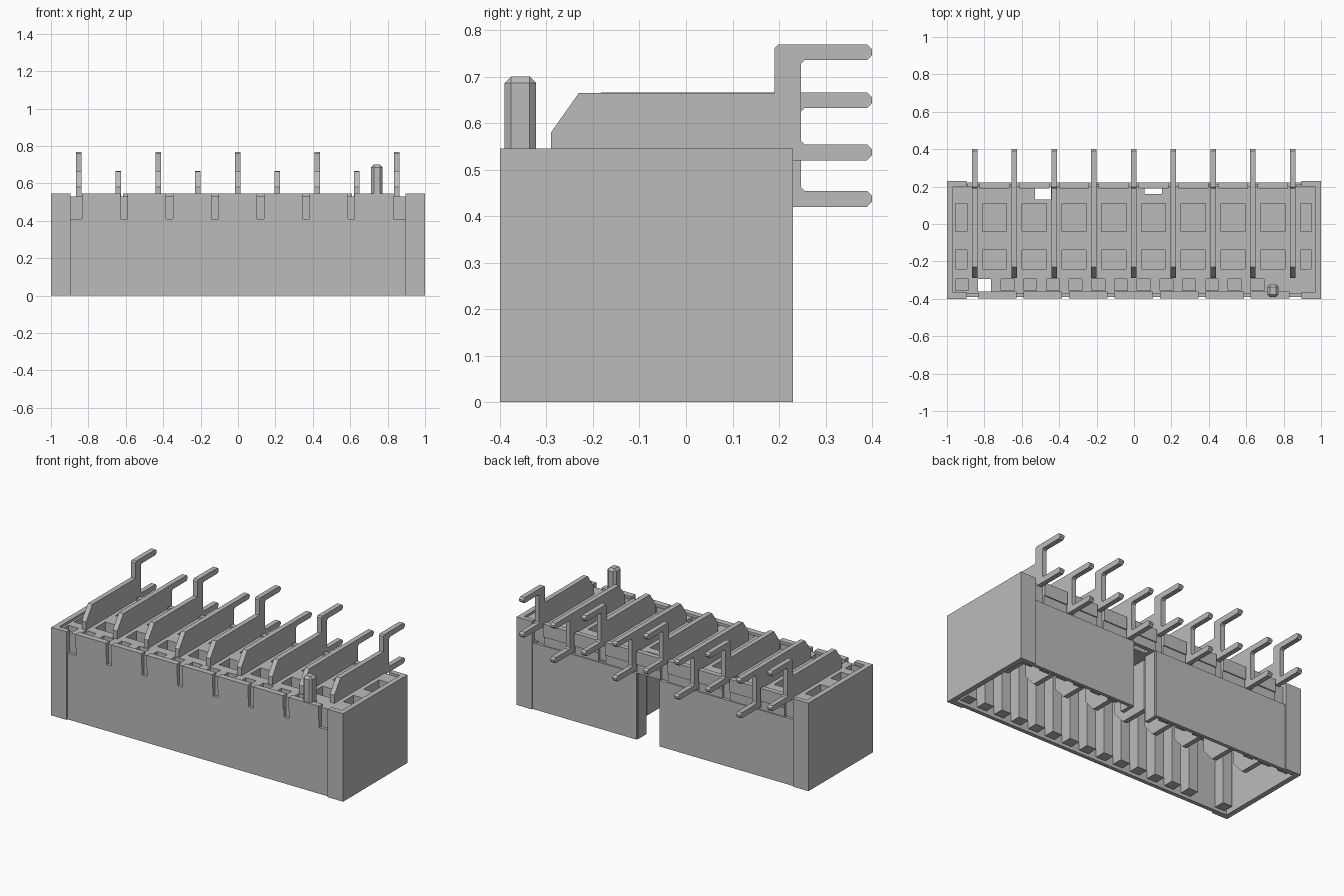
import bpy, bmesh

cube = bpy.data.objects.get("Cube")
if cube:
    bpy.data.objects.remove(cube, do_unlink=True)

grey = bpy.data.materials.new("light grey")
grey.use_nodes = True
colour = (0.5, 0.5, 0.5, 1)
grey.diffuse_color = colour
grey.node_tree.nodes["Principled BSDF"].inputs["Base Color"].default_value = colour


def finish(name, bm):
    bmesh.ops.recalc_face_normals(bm, faces=bm.faces)
    mesh = bpy.data.meshes.new(name)
    bm.to_mesh(mesh)
    bm.free()
    mesh.materials.append(grey)
    obj = bpy.data.objects.new(name, mesh)
    bpy.context.scene.collection.objects.link(obj)
    return obj


def boxes(name, items):
    """One object made of boxes given as (x0, x1, y0, y1, z0, z1)."""
    bm = bmesh.new()
    for x0, x1, y0, y1, z0, z1 in items:
        for v in bmesh.ops.create_cube(bm, size=1)["verts"]:
            v.co.x = x1 if v.co.x > 0 else x0
            v.co.y = y1 if v.co.y > 0 else y0
            v.co.z = z1 if v.co.z > 0 else z0
    return finish(name, bm)


def plate(name, x, thick, outline):
    """Extrude a (y, z) outline along x, centred on x."""
    bm = bmesh.new()
    face = bm.faces.new([bm.verts.new((x - thick / 2, y, z)) for y, z in outline])
    out = bmesh.ops.extrude_face_region(bm, geom=[face])["geom"]
    moved = [g for g in out if isinstance(g, bmesh.types.BMVert)]
    bmesh.ops.translate(bm, verts=moved, vec=(thick, 0, 0))
    return finish(name, bm)


TOP, SHELF, FRONT, BACK = 0.545, 0.41, -0.4, 0.23
PITCH, GAP = 0.2125, 0.243
pins = [-0.852 + PITCH * i for i in range(9)]

# End caps and their thick corners
for side, s in (("right", -1), ("left", 1)):
    def span(a, b):
        return (a, b) if s > 0 else (-b, -a)
    boxes(side + "_end_wall", [
        (*span(0.968, 1), FRONT, BACK, 0, TOP),
        (*span(0.895, 0.97), FRONT, -0.366, 0, TOP),
        (*span(0.895, 0.97), 0.2, BACK, 0, TOP)])

# Long walls, the back one split by the keying notch
boxes("front_wall", [(-0.9, 0.9, -0.39, -0.366, 0, SHELF)])
boxes("back_wall", [(-0.9, 0.025, 0.2, 0.222, 0, SHELF),
                    (0.185, 0.9, 0.2, 0.222, 0, SHELF)])
boxes("notch_cheeks", [(0.005, 0.03, 0.13, 0.21, 0, SHELF),
                       (0.18, 0.205, 0.13, 0.21, 0, SHELF)])

# Stepped blocks along the upper front edge
blocks = []
for i in range(7):
    x0, x1 = -0.852 + GAP * i + 0.018, -0.852 + GAP * (i + 1) - 0.018
    blocks += [(x0, x1, -0.392, -0.36, SHELF, 0.467),
               (x0, x1, -0.397, -0.36, 0.463, TOP)]
boxes("front_edge_blocks", blocks)

# Blocks along the upper back edge, between the pins
blocks = []
for a, b in zip(pins, pins[1:]):
    blocks += [(a + 0.025, b - 0.025, 0.19, 0.215, SHELF, 0.47),
               (a + 0.025, b - 0.025, 0.19, 0.222, 0.465, TOP)]
boxes("back_edge_blocks", blocks)

# Pocketed deck
deck = boxes("deck", [(-0.972, 0.968, -0.372, 0.203, SHELF, 0.53)])
pockets = []
for i in range(10):
    x = pins[0] + PITCH * (i - 0.5)
    x0, x1 = max(x - 0.065, -0.955), min(x + 0.065, 0.95)
    pockets += [(x0, x1, -0.04, 0.11, 0.45, 0.6),
                (x0, x1, -0.24, -0.14, 0.45, 0.6)]
through = [(-0.53, -0.445, 0.13, 0.2, 0.3, 0.6),
           (0.055, 0.15, 0.16, 0.19, 0.3, 0.6),
           (-0.835, -0.765, -0.362, -0.295, 0.3, 0.6)]
slots = []
for i in range(15):
    x = -0.92 + GAP / 2 * i
    if abs(x + 0.8) > 0.06 and abs(x - 0.74) > 0.07:
        slots.append((x - 0.035, x + 0.035, -0.355, -0.295, 0.45, 0.6))
cutter = boxes("deck_cutter", pockets + through + slots)
cutter.hide_render = True
cutter.hide_viewport = True
cutter.display_type = 'WIRE'
cut = deck.modifiers.new("pockets", 'BOOLEAN')
cut.operation, cut.solver, cut.object = 'DIFFERENCE', 'EXACT', cutter
bpy.context.view_layer.update()
cut_mesh = bpy.data.meshes.new_from_object(
    deck.evaluated_get(bpy.context.evaluated_depsgraph_get()))
deck.modifiers.clear()
deck.data = cut_mesh
bpy.data.objects.remove(cutter, do_unlink=True)

# Ribs inside the cavity
ribs = []
for i in range(16):
    x = -0.92 + GAP / 2 * i
    if abs(x + 0.8) > 0.06:
        ribs.append((x - 0.033, x + 0.033, -0.37, -0.3, 0.02, SHELF + 0.01))
    if abs(x + 0.49) > 0.09 and abs(x - 0.1) > 0.12:
        ribs.append((x - 0.033, x + 0.033, 0.16, 0.21, 0.02, SHELF + 0.01))
boxes("cavity_ribs", ribs)


def prong(z):
    """Chamfered prong of a pin, from its lower to its upper root."""
    c, r = 0.011, 0.008
    return [(0.247, z - r), (0.247 + r, z), (0.4 - c, z), (0.4, z + c), (0.4, z + 0.034 - c),
            (0.4 - c, z + 0.034), (0.247 + r, z + 0.034)]


# Blade pins, alternately high and low
for i, x in enumerate(pins):
    high = i % 2 == 0
    low_z, top_z = (0.52, 0.735) if high else (0.42, 0.632)
    outline = [(-0.29, 0.43), (-0.15, 0.43), (-0.15, 0.18), (-0.08, 0.1), (0.1, 0.1),
               (0.1, 0.43), (0.19, 0.43), (0.19, low_z)]
    outline += prong(low_z)[1:] + [(0.247, low_z + 0.042)]
    outline += prong(top_z)
    if high:
        outline += [(0.198, top_z + 0.034), (0.19, top_z + 0.026), (0.19, 0.665)]
    outline += [(-0.23, 0.665), (-0.29, 0.58)]
    plate(f"blade_pin_{i + 1}", x, 0.03, outline)

# Locating post with chamfered top
post = boxes("locating_post", [(0.712, 0.772, -0.39, -0.322, 0.45, 0.7)])
bevel = post.modifiers.new("chamfer", 'BEVEL')
bevel.width, bevel.segments = 0.014, 1
